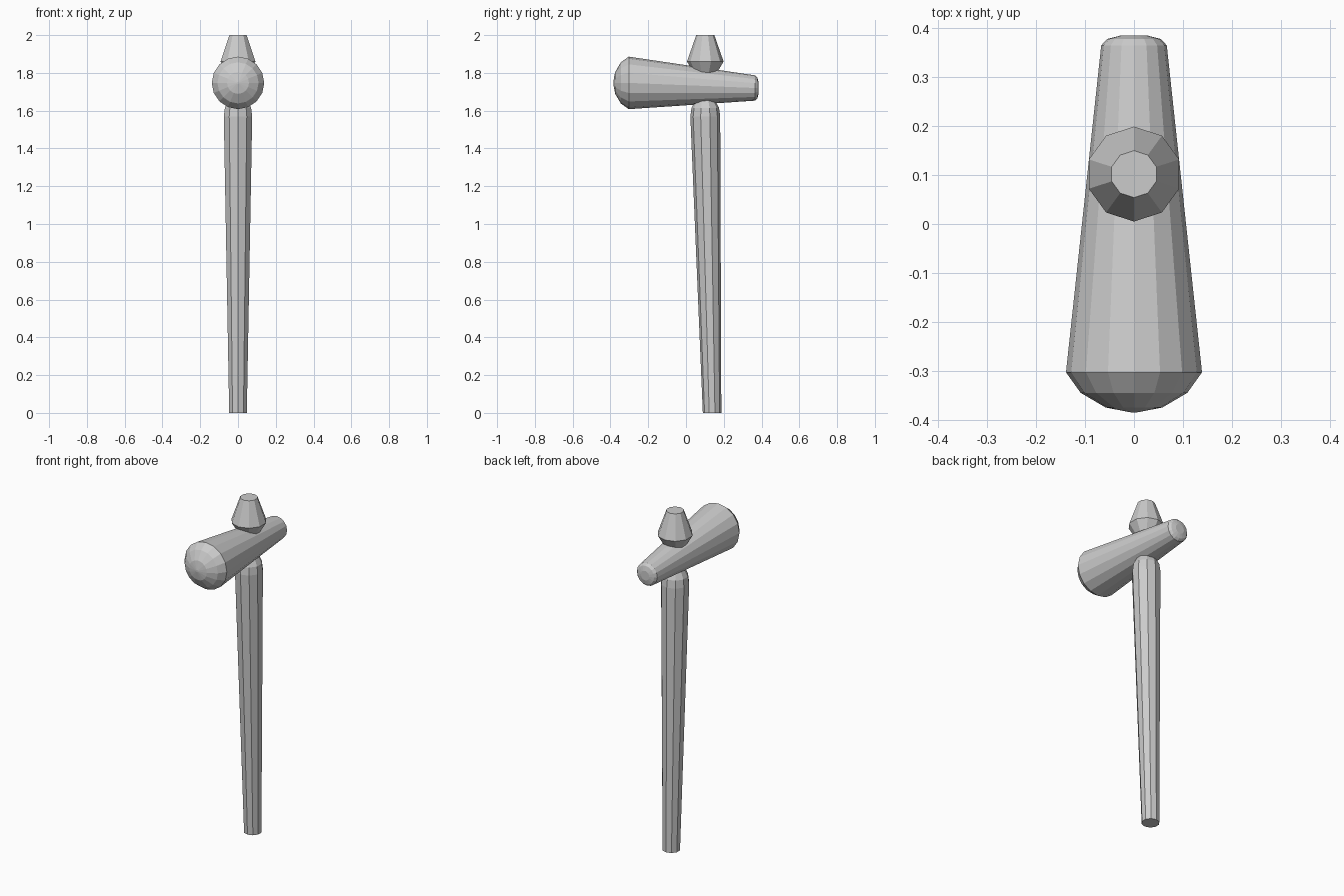
import bpy, bmesh, math

if "Cube" in bpy.data.objects:
    bpy.data.objects.remove(bpy.data.objects["Cube"])


def loft(name, axis, sides, phase, rings):
    """Skin flat-faced rings (position, cross centre, radius) along 'Z' or 'Y'."""
    bm = bmesh.new()
    loops = []
    for pos, centre, r in rings:
        loop = []
        for i in range(sides):
            a = phase + 2 * math.pi * i / sides
            c, s = r * math.cos(a), r * math.sin(a)
            co = (c, centre + s, pos) if axis == 'Z' else (c, pos, centre + s)
            loop.append(bm.verts.new(co))
        loops.append(loop)
    for lo, hi in zip(loops, loops[1:]):
        for i in range(sides):
            j = (i + 1) % sides
            bm.faces.new((lo[i], lo[j], hi[j], hi[i]))
    bm.faces.new(loops[0][::-1])
    bm.faces.new(loops[-1])
    bmesh.ops.recalc_face_normals(bm, faces=bm.faces)
    mesh = bpy.data.meshes.new(name)
    bm.to_mesh(mesh)
    bm.free()
    obj = bpy.data.objects.new(name, mesh)
    bpy.context.collection.objects.link(obj)
    return obj


# Ten-sided handle: tapered grip, neck through the head, flared top knob
loft("handle", 'Z', 10, math.pi / 2, [
    (0.0, 0.138, 0.049), (1.57, 0.102, 0.079), (1.615, 0.102, 0.073),
    (1.66, 0.102, 0.050), (1.79, 0.102, 0.055), (1.86, 0.102, 0.097),
    (2.0, 0.102, 0.048)])

# Tapered hammer head with domed striking face and small rounded tail
loft("head", 'Y', 16, 0, [
    (-0.385, 1.747, 0.006), (-0.375, 1.747, 0.058), (-0.345, 1.747, 0.109),
    (-0.303, 1.747, 0.139), (0.365, 1.720, 0.067), (0.378, 1.720, 0.055),
    (0.385, 1.720, 0.028)])
